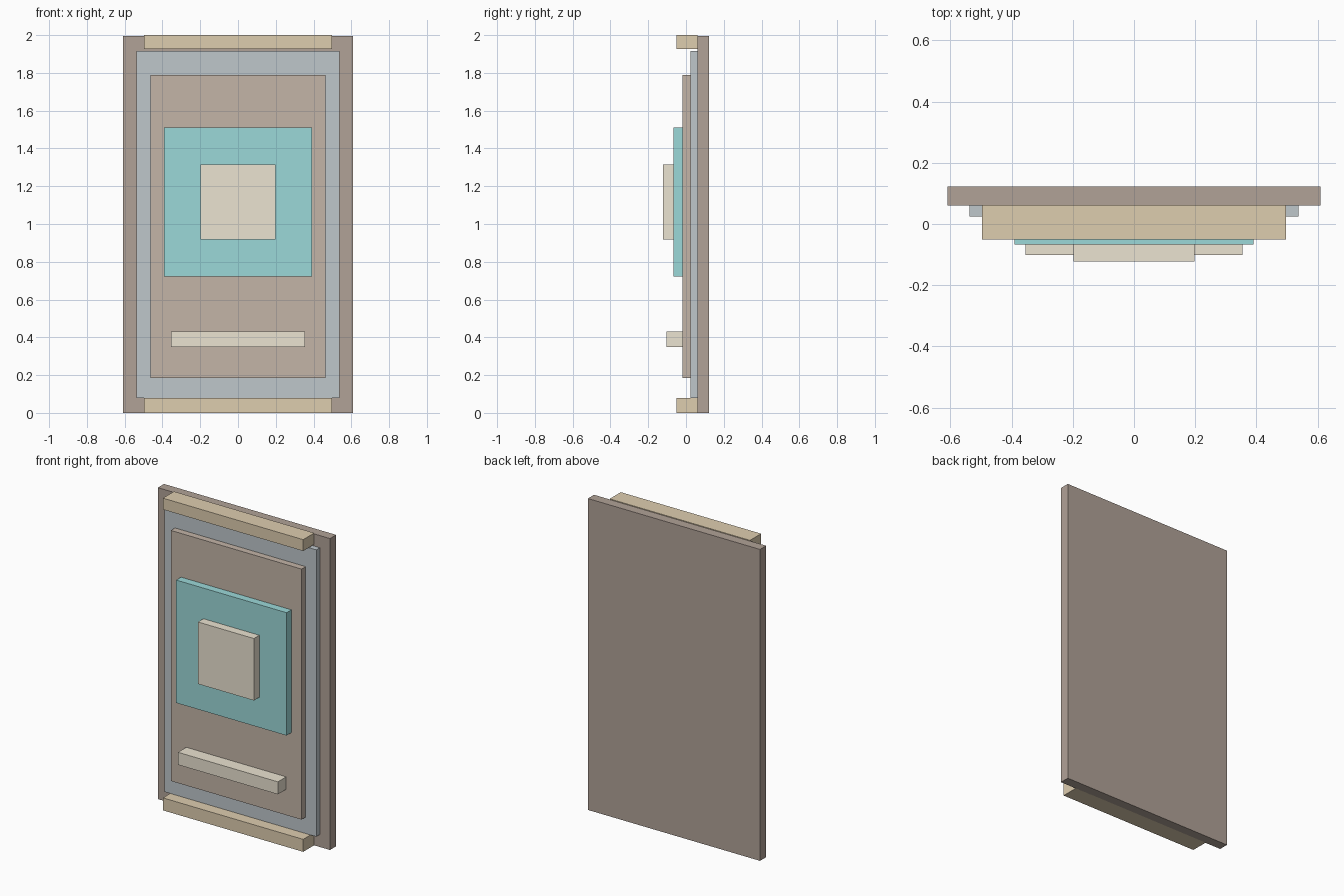
import bpy

if "Cube" in bpy.data.objects:
    bpy.data.objects.remove(bpy.data.objects["Cube"])

def material(name, rgb):
    m = bpy.data.materials.new(name)
    m.diffuse_color = (*rgb, 1)
    m.use_nodes = True
    m.node_tree.nodes["Principled BSDF"].inputs["Base Color"].default_value = m.diffuse_color
    return m

BROWN = material("dark_brown", (0.44, 0.36, 0.31))
STEEL = material("blue_grey", (0.52, 0.57, 0.60))
WOOD = material("mid_brown", (0.55, 0.46, 0.39))
TEAL = material("teal", (0.33, 0.69, 0.69))
CREAM = material("cream", (0.83, 0.77, 0.64))
TAN = material("tan", (0.73, 0.61, 0.43))

def slab(name, half_width, y0, y1, z0, z1, mat):
    """Box centred on x = 0, spanning y0..y1 and z0..z1."""
    bpy.ops.mesh.primitive_cube_add(size=1)
    ob = bpy.context.object
    ob.name = ob.data.name = name
    size = (2 * half_width, y1 - y0, z1 - z0)
    centre = (0, (y0 + y1) / 2, (z0 + z1) / 2)
    for v in ob.data.vertices:
        v.co = [c * s for c, s in zip(v.co, size)]
    ob.location = centre
    ob.data.materials.append(mat)
    return ob

# Stacked door layers, back to front
slab("back_frame", 0.61, 0.06, 0.122, 0.0, 1.995, BROWN)
slab("door_leaf", 0.538, 0.024, 0.06, 0.08, 1.917, STEEL)
slab("inner_panel", 0.463, -0.018, 0.024, 0.185, 1.79, WOOD)
slab("square_plate", 0.391, -0.067, -0.018, 0.723, 1.51, TEAL)
slab("centre_block", 0.198, -0.122, -0.067, 0.917, 1.314, CREAM)

# Horizontal bar low on the panel
slab("lower_bar", 0.354, -0.102, -0.018, 0.35, 0.43, CREAM)

# Top and bottom rails
for name, z0, z1 in (("bottom_rail", 0.0, 0.08), ("top_rail", 1.927, 2.0)):
    slab(name, 0.497, -0.05, 0.062, z0, z1, TAN)
